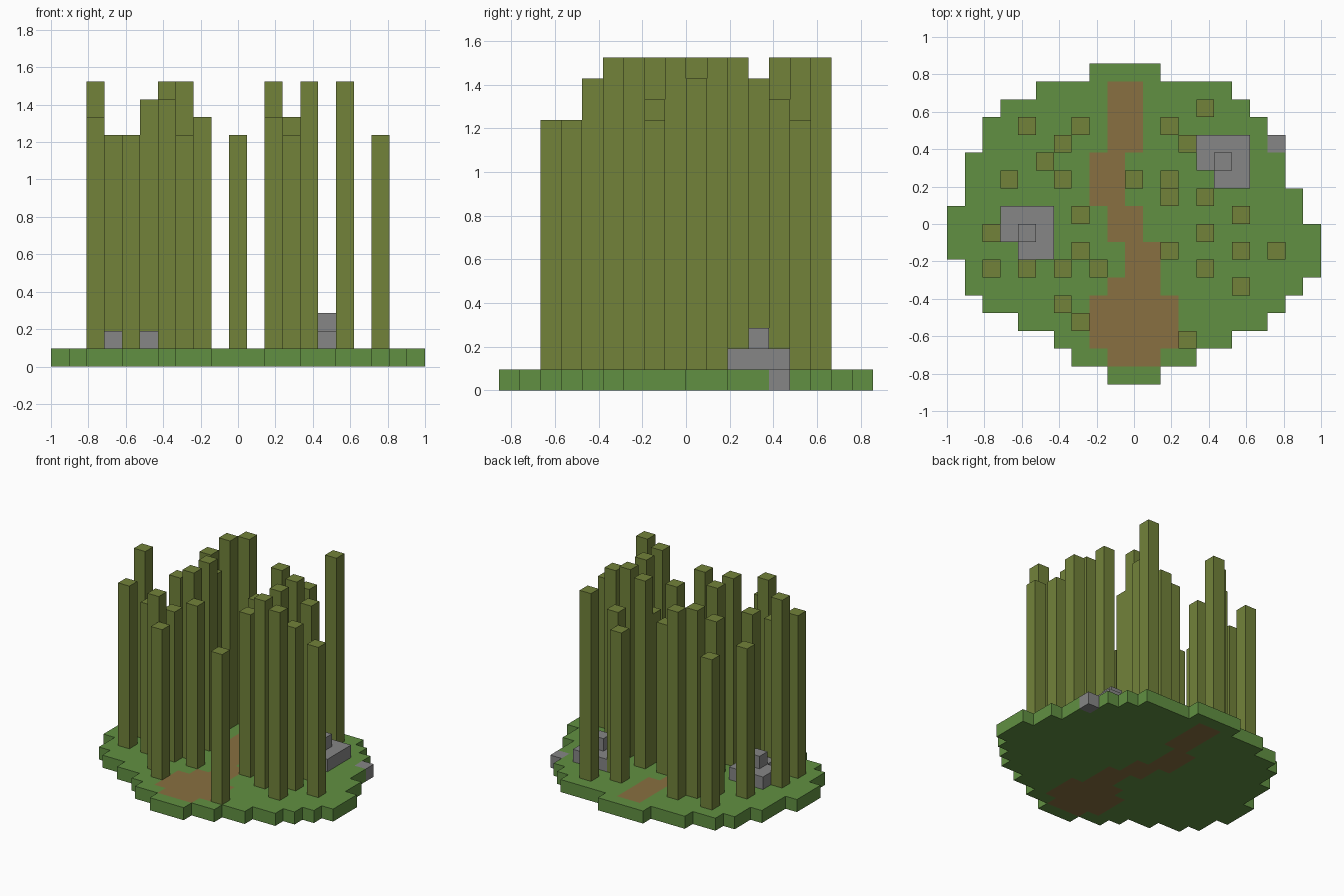
import bpy
import bmesh
from math import radians
from mathutils import Vector

if "Cube" in bpy.data.objects:
    bpy.data.objects.remove(bpy.data.objects["Cube"], do_unlink=True)

# The model sits on a grid of square cells, 21 wide and 18 deep
COLUMNS, ROWS = 21, 18
UNIT = 2 / COLUMNS


def make_material(name, colour):
    mat = bpy.data.materials.new(name)
    mat.use_nodes = True
    mat.diffuse_color = (*colour, 1)
    bsdf = next(n for n in mat.node_tree.nodes if n.type == "BSDF_PRINCIPLED")
    bsdf.inputs["Base Color"].default_value = (*colour, 1)
    bsdf.inputs["Roughness"].default_value = 0.9
    return mat


grass = make_material("grass green", (0.12, 0.28, 0.054))
dirt = make_material("dirt brown", (0.25, 0.16, 0.052))
stalk = make_material("stalk olive", (0.168, 0.223, 0.042))
stone = make_material("stone grey", (0.24, 0.24, 0.24))


def grid_point(i, j, level):
    return Vector((i - COLUMNS / 2, j - ROWS / 2, level)) * UNIT


def cell_at(point):
    return (int(point.x / UNIT + COLUMNS / 2), int(point.y / UNIT + ROWS / 2))


def block(name, cells, bottom, top, materials, second_cells=()):
    """Solid over the given cells; second_cells take the second material."""
    bm = bmesh.new()
    for i, j in cells:
        corners = ((i, j), (i + 1, j), (i + 1, j + 1), (i, j + 1))
        bm.faces.new([bm.verts.new(grid_point(a, b, bottom)) for a, b in corners])
    bmesh.ops.remove_doubles(bm, verts=bm.verts, dist=UNIT / 100)
    raised = bmesh.ops.extrude_face_region(bm, geom=bm.faces[:], use_keep_orig=True)
    verts = [g for g in raised["geom"] if isinstance(g, bmesh.types.BMVert)]
    bmesh.ops.translate(bm, verts=verts, vec=(0, 0, (top - bottom) * UNIT))
    bmesh.ops.recalc_face_normals(bm, faces=bm.faces[:])

    # Colour each face by the cell just behind it, then merge flat areas
    for face in bm.faces:
        inside = face.calc_center_median() - face.normal * UNIT / 4
        face.material_index = int(cell_at(inside) in second_cells)
    bmesh.ops.dissolve_limit(bm, angle_limit=radians(1), verts=bm.verts[:],
                             edges=bm.edges[:], delimit={"MATERIAL"})

    mesh = bpy.data.meshes.new(name)
    bm.to_mesh(mesh)
    bm.free()
    for mat in materials:
        mesh.materials.append(mat)
    obj = bpy.data.objects.new(name, mesh)
    bpy.context.collection.objects.link(obj)
    return obj


def span(start, end, rows):
    return {(i, j) for j in rows for i in range(start, end)}


# Round grass base: first and last column of each row, front to back
edges = [(9, 12), (7, 14), (6, 16), (4, 18), (2, 19), (1, 20), (1, 21), (0, 21),
         (0, 21), (0, 20), (1, 20), (1, 19), (1, 19), (2, 18), (2, 18), (3, 17),
         (5, 16), (8, 12)]
ground = set()
for row, (start, end) in enumerate(edges):
    ground |= span(start, end, [row])

# Winding dirt path, a clearing at the front and a narrow track to the back
path = span(9, 12, [1, 5]) | span(8, 13, range(2, 5))
path |= span(10, 12, range(6, 8)) | span(9, 11, range(8, 10))
path |= span(8, 10, range(10, 13)) | span(9, 11, range(13, 17))
block("ground", ground, 0, 1, [grass, dirt], path)


# Stepped rocks: a square with one corner missing and a single cell on top
def rock(side, i, j):
    layer = span(i, i + 3, range(j, j + 3)) - {(i, j)}
    block(side + "_rock", layer, 1, 2, [stone])
    block(side + "_rock_top", [(i + 1, j + 1)], 2, 3, [stone])


rock("right", 3, 7)
rock("left", 14, 11)
block("edge_stone", [(18, 13)], 0, 1, [stone])

# Tall square stalks, grouped by the level of their tops
stalks = {
    13: [(3, 11), (4, 14), (4, 6), (6, 6), (7, 3), (10, 11), (12, 14), (12, 10),
         (13, 2), (18, 7)],
    14: [(2, 6), (6, 11), (8, 6), (12, 7), (13, 13), (16, 7)],
    15: [(5, 12), (6, 4), (16, 9)],
    16: [(2, 8), (6, 13), (7, 7), (7, 9), (7, 14), (12, 11), (14, 6), (14, 8),
         (14, 10), (14, 15), (16, 5)],
}
for top, cells in stalks.items():
    for cell in cells:
        block("stalk", [cell], 1, top, [stalk])
